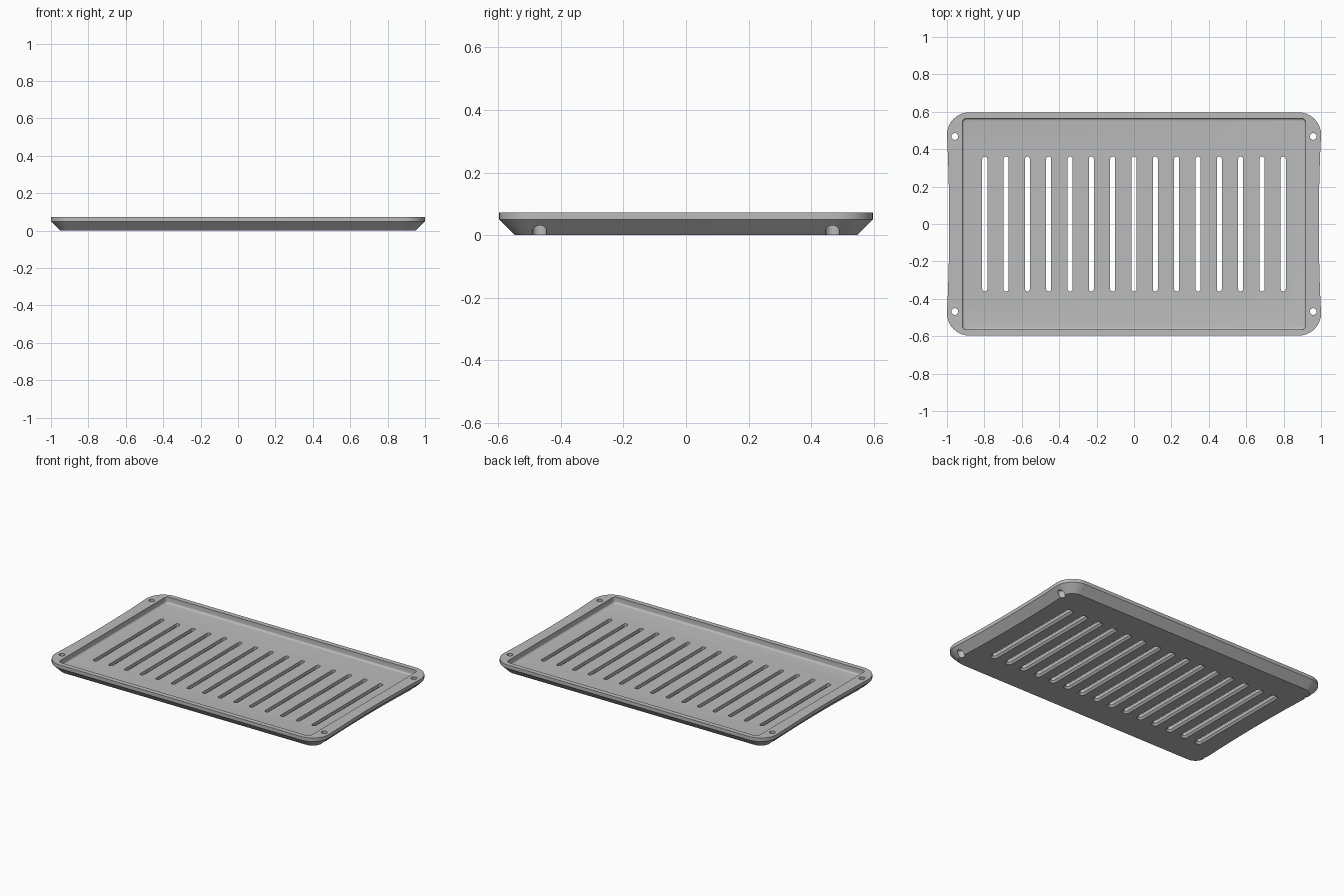
import bpy, bmesh, math

cube = bpy.data.objects.get("Cube")
if cube:
    bpy.data.objects.remove(cube, do_unlink=True)

HEIGHT, FLOOR = 0.073, 0.033
HALF_X, HALF_Y, CORNER = 1.0, 0.597, 0.12

steel = bpy.data.materials.new("grey steel")
steel.use_nodes = True
steel.diffuse_color = (0.5, 0.5, 0.5, 1)
steel.node_tree.nodes["Principled BSDF"].inputs["Base Color"].default_value = (0.5, 0.5, 0.5, 1)


def rounded_ring(hx, hy, r, z, bow=0.0, arc=10, side=10):
    """Rounded rectangle whose short sides may curve inward."""
    pts = []
    flat = hy - r
    for k, (sx, sy) in enumerate([(1, 1), (-1, 1), (-1, -1), (1, -1)]):
        for i in range(arc + 1):
            a = math.pi / 2 * (k + i / arc)
            pts.append((sx * (hx - r) + r * math.cos(a), sy * flat + r * math.sin(a), z))
        if k in (1, 3):
            for i in range(1, side):
                t = 2 * i / side - 1
                pts.append((sx * (hx - bow * (1 - t * t)), sy * -t * flat, z))
    return pts


def capsule_ring(x, y, half, r, z, n=12):
    """Round-ended slot outline along y; half = 0 gives a circle."""
    pts = []
    for end in (0, 1):
        for i in range(n + (1 if half else 0)):
            a = math.pi * (end + i / n)
            pts.append((x + r * math.cos(a), y + (half if end == 0 else -half) + r * math.sin(a), z))
    return pts


def loft(bm, rings):
    """Skin a stack of matching rings and cap both ends."""
    loops = [[bm.verts.new(p) for p in ring] for ring in rings]
    for a, b in zip(loops, loops[1:]):
        for i in range(len(a)):
            j = (i + 1) % len(a)
            bm.faces.new((a[i], a[j], b[j], b[i]))
    bm.faces.new(loops[0][::-1])
    bm.faces.new(loops[-1])


def make_object(name, bm):
    bmesh.ops.recalc_face_normals(bm, faces=bm.faces)
    mesh = bpy.data.meshes.new(name)
    bm.to_mesh(mesh)
    bm.free()
    mesh.materials.append(steel)
    obj = bpy.data.objects.new(name, mesh)
    bpy.context.collection.objects.link(obj)
    return obj


# Tray body: chamfered underside, flat rim, recessed floor with a small fillet
bm = bmesh.new()
rings = [
    rounded_ring(HALF_X - 0.05, HALF_Y - 0.05, CORNER - 0.05, 0, 0.012),
    rounded_ring(HALF_X, HALF_Y, CORNER, 0.05, 0.012),
    rounded_ring(HALF_X, HALF_Y, CORNER, HEIGHT, 0.012),
]
rings.append(rounded_ring(0.918, 0.565, 0.024, HEIGHT))
for i in range(5):
    a = math.pi / 2 * i / 4
    inset = 0.012 * (1 - math.cos(a))
    rings.append(rounded_ring(0.918 - inset, 0.565 - inset, 0.024 - inset,
                              FLOOR + 0.012 * (1 - math.sin(a))))
loft(bm, rings)
tray = make_object("tray", bm)

# Cutters: drain slots flared underneath, and counterbored corner holes
bm = bmesh.new()
for i in range(15):
    x = (i - 7) * 0.114
    loft(bm, [capsule_ring(x, 0, 0.347, r, z)
              for r, z in ((0.025, -0.02), (0.025, 0), (0.0135, 0.012), (0.0135, 0.1))])
for sx in (-1, 1):
    for sy in (-1, 1):
        loft(bm, [capsule_ring(sx * 0.958, sy * 0.468, 0, r, z)
                  for r, z in ((0.023, -0.02), (0.023, 0.045), (0.018, 0.045), (0.018, 0.1))])
cutter = make_object("slot_and_hole_cutter", bm)
cutter.hide_render = True

# Cut the openings and keep the finished mesh
cut = tray.modifiers.new("openings", 'BOOLEAN')
cut.operation = 'DIFFERENCE'
cut.solver = 'EXACT'
cut.object = cutter
bpy.ops.object.select_all(action='DESELECT')
tray.select_set(True)
bpy.context.view_layer.objects.active = tray
bpy.ops.object.modifier_apply(modifier=cut.name)
bpy.data.objects.remove(cutter, do_unlink=True)
bpy.ops.object.shade_smooth_by_angle(angle=math.radians(30))
